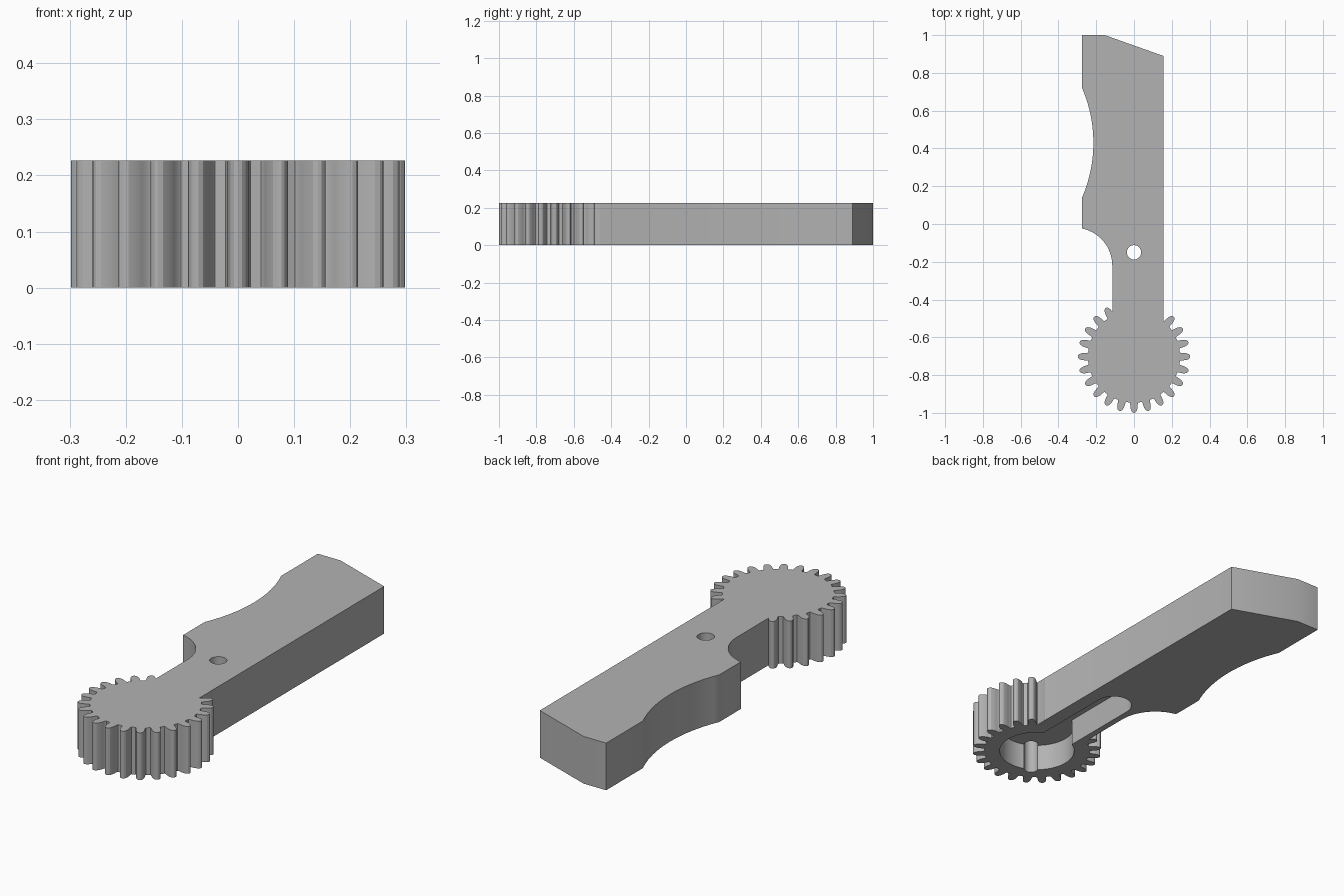
import bpy, bmesh, math

if "Cube" in bpy.data.objects:
    bpy.data.objects.remove(bpy.data.objects["Cube"])

HEIGHT = 0.227
GEAR_Y, TEETH = -0.702, 24

grey = bpy.data.materials.new("plain grey")
grey.diffuse_color = (0.45, 0.45, 0.45, 1)
grey.use_nodes = True
grey.node_tree.nodes["Principled BSDF"].inputs["Base Color"].default_value = grey.diffuse_color


def arc(cx, cy, r, a0, a1, n):
    """Points along a circular arc, angles in degrees."""
    return [(cx + r * math.cos(math.radians(a0 + (a1 - a0) * i / n)),
             cy + r * math.sin(math.radians(a0 + (a1 - a0) * i / n)))
            for i in range(n + 1)]


def prism(name, outline, z0, z1):
    """Extrude a flat outline from z0 to z1."""
    bm = bmesh.new()
    face = bm.faces.new([bm.verts.new((x, y, z0)) for x, y in outline])
    top = bmesh.ops.extrude_face_region(bm, geom=[face])["geom"]
    bmesh.ops.translate(bm, vec=(0, 0, z1 - z0),
                        verts=[v for v in top if isinstance(v, bmesh.types.BMVert)])
    bmesh.ops.recalc_face_normals(bm, faces=bm.faces)
    mesh = bpy.data.meshes.new(name)
    bm.to_mesh(mesh)
    bm.free()
    mesh.materials.append(grey)
    obj = bpy.data.objects.new(name, mesh)
    bpy.context.collection.objects.link(obj)
    return obj


def combine(target, tool, operation):
    """Apply a boolean and discard the tool object."""
    mod = target.modifiers.new("combine", "BOOLEAN")
    mod.operation, mod.object, mod.solver = operation, tool, "EXACT"
    bpy.context.view_layer.objects.active = target
    bpy.ops.object.modifier_apply(modifier=mod.name)
    bpy.data.objects.remove(tool, do_unlink=True)


# Arm with slanted end, finger scoop and rounded shoulder
outline = [(0.155, -0.56), (0.155, 0.89), (-0.155, 1.0), (-0.275, 1.0)]
outline += arc(-0.946, 0.43, 0.731, 23.4, -23.4, 20)
outline += arc(-0.315, -0.22, 0.2, 78.5, 0, 16)
outline += [(-0.115, -0.56)]
arm = prism("geared_arm", outline, 0, HEIGHT)

# Gear with rounded teeth
half = [(5.3, 0.244), (4.6, 0.249), (4.3, 0.262), (3.7, 0.277), (2.6, 0.290), (1.3, 0.296)]
tooth = [(-a, r) for a, r in half] + [(0, 0.298)] + half[::-1]
gear_outline = []
for i in range(TEETH):
    for a, r in tooth:
        t = math.radians(i * 360 / TEETH + a)
        gear_outline.append((r * math.cos(t), GEAR_Y + r * math.sin(t)))
combine(arm, prism("gear", gear_outline, 0, HEIGHT), "UNION")

# Keyhole pocket underneath: round recess plus slot reaching the pivot hole
join = math.degrees(math.asin(0.085 / 0.173))
pocket = arc(0, -0.15, 0.085, 0, 180, 24) + arc(0, GEAR_Y, 0.173, 90 + join, 450 - join, 48)
combine(arm, prism("pocket_cutter", pocket, -0.1, 0.13), "DIFFERENCE")

# Blind notch in the recess wall and through pivot hole
combine(arm, prism("notch_cutter", arc(-0.085, -0.846, 0.032, 0, 345, 23), -0.1, 0.19), "DIFFERENCE")
combine(arm, prism("hole_cutter", arc(0, -0.15, 0.038, 0, 348.75, 31), -0.1, 0.4), "DIFFERENCE")

# Smooth curved walls, keep edges sharp
arm.select_set(True)
bpy.context.view_layer.objects.active = arm
bpy.ops.object.shade_smooth_by_angle(angle=math.radians(25))
